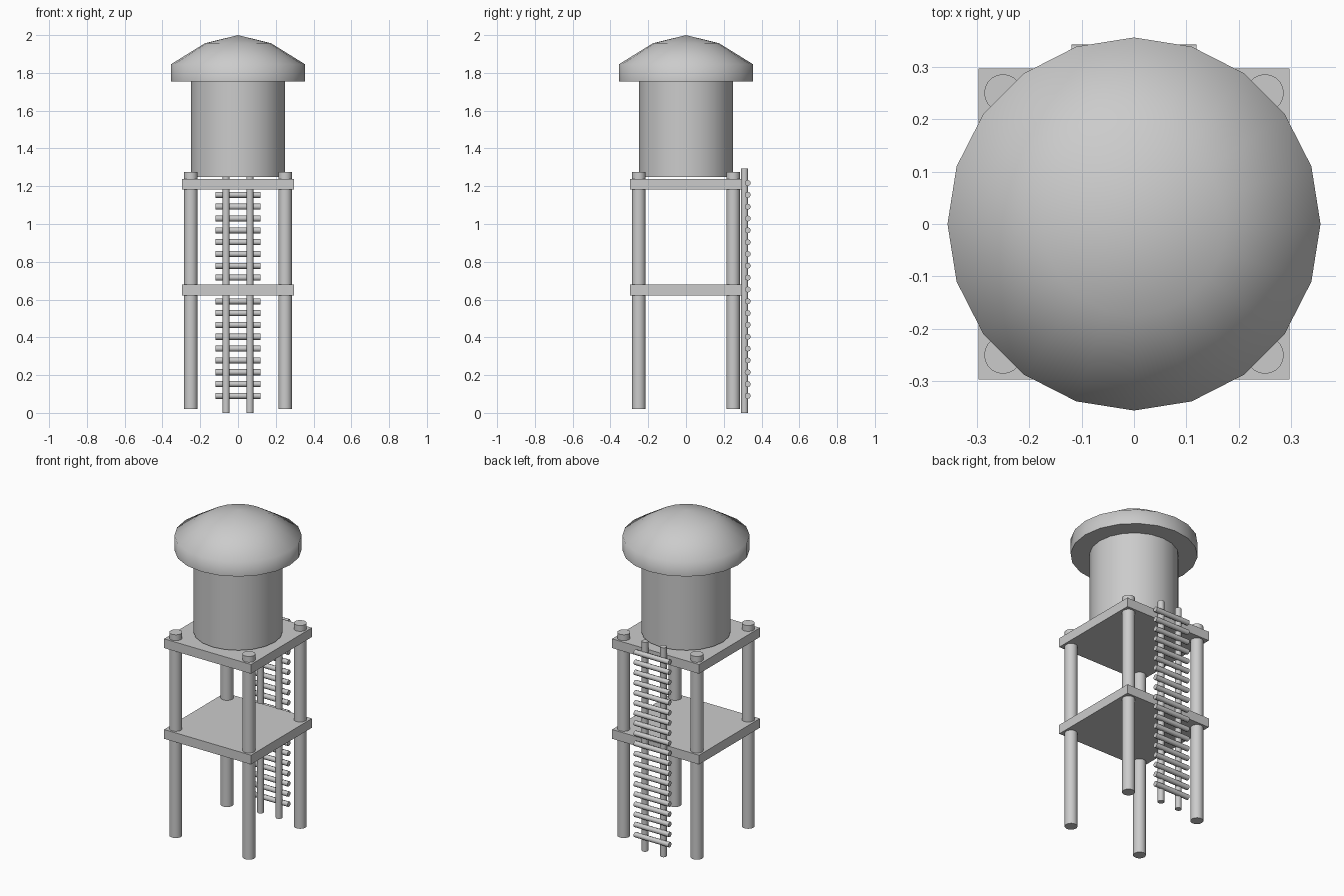
import bpy, bmesh, math

if "Cube" in bpy.data.objects:
    bpy.data.objects.remove(bpy.data.objects["Cube"])


def finish(obj, name, angle=35):
    obj.name = name
    obj.select_set(True)
    bpy.context.view_layer.objects.active = obj
    bpy.ops.object.shade_smooth_by_angle(angle=math.radians(angle))
    obj.select_set(False)
    return obj


def rod(name, x, y, r, z0, z1, sides=20):
    bpy.ops.mesh.primitive_cylinder_add(vertices=sides, radius=r, depth=z1 - z0,
                                        location=(x, y, (z0 + z1) / 2))
    return finish(bpy.context.object, name)


def deck(name, half, z0, z1):
    bpy.ops.mesh.primitive_cube_add(size=1, location=(0, 0, (z0 + z1) / 2))
    obj = bpy.context.object
    obj.name = name
    obj.scale = (2 * half, 2 * half, z1 - z0)


def lathe(name, profile, sides, angle):
    bm = bmesh.new()
    pts = [bm.verts.new((r, 0, z)) for r, z in profile]
    edges = [bm.edges.new(p) for p in zip(pts, pts[1:])]
    bmesh.ops.spin(bm, geom=pts + edges, cent=(0, 0, 0), axis=(0, 0, 1),
                   angle=math.tau, steps=sides)
    bmesh.ops.remove_doubles(bm, verts=bm.verts, dist=1e-4)
    bmesh.ops.recalc_face_normals(bm, faces=bm.faces)
    mesh = bpy.data.meshes.new(name)
    bm.to_mesh(mesh)
    bm.free()
    obj = bpy.data.objects.new(name, mesh)
    bpy.context.collection.objects.link(obj)
    return finish(obj, name, angle)


# Four legs
for x in (-0.25, 0.25):
    for y in (-0.25, 0.25):
        rod("leg", x, y, 0.036, 0.02, 1.275)

# Two square decks
deck("lower_deck", 0.297, 0.622, 0.679)
deck("upper_deck", 0.297, 1.182, 1.239)

# Tank and its overhanging roof
rod("tank", 0, 0, 0.25, 1.25, 1.76)
lathe("roof", [(0, 1.755), (0.356, 1.755), (0.356, 1.845), (0.175, 1.957), (0, 2.0)], 20, 75)

# Ladder on the back
for x in (-0.063, 0.063):
    rod("ladder_rail", x, 0.31, 0.019, 0, 1.293, 12)
for i in range(19):
    bpy.ops.mesh.primitive_cylinder_add(vertices=8, radius=0.016, depth=0.238,
                                        location=(0, 0.327, 0.09 + i * 0.0626),
                                        rotation=(0, math.pi / 2, 0))
    finish(bpy.context.object, "ladder_rung", 50)
